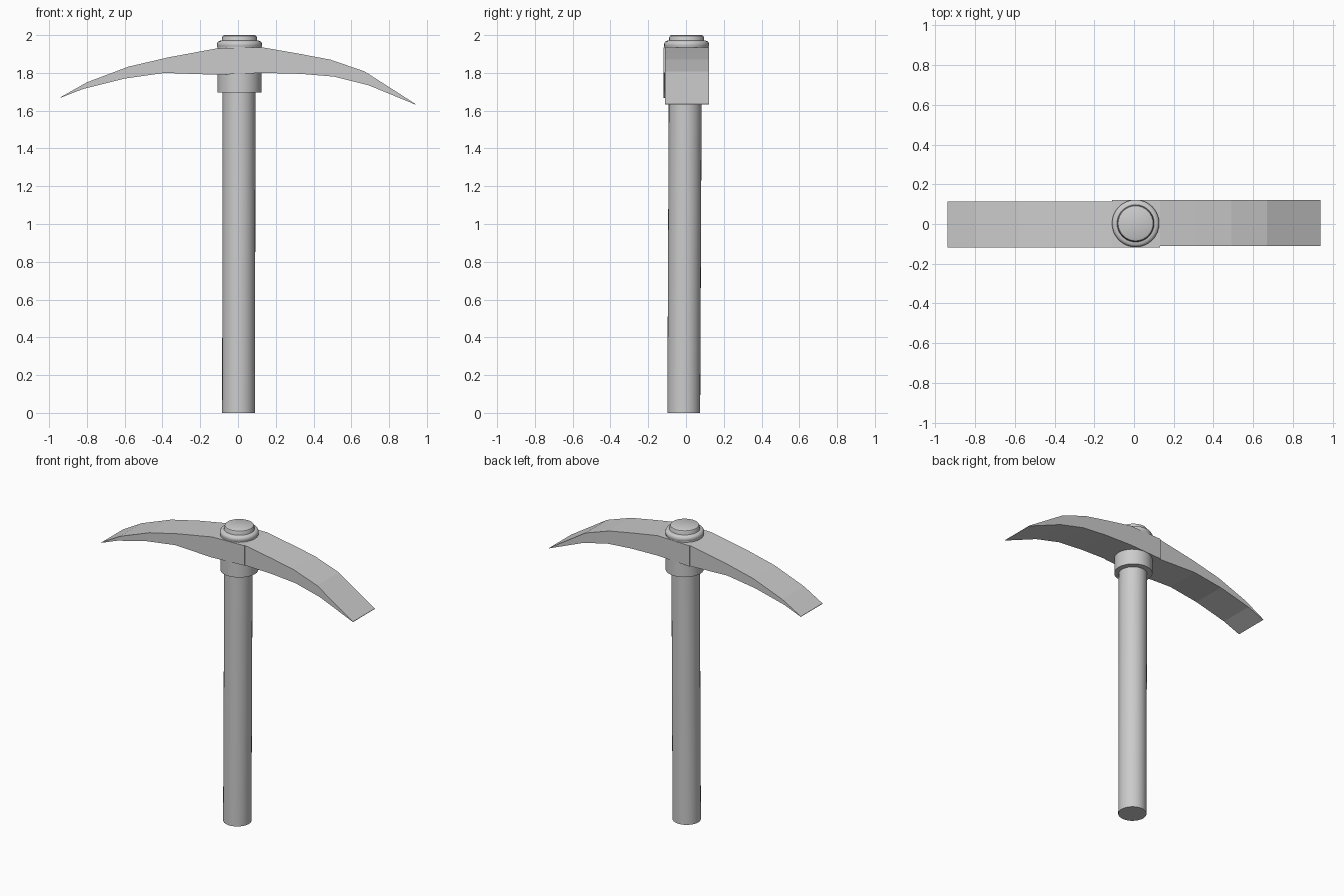
import bpy, bmesh, math

if "Cube" in bpy.data.objects:
    bpy.data.objects.remove(bpy.data.objects["Cube"])

def finish(name, bm, smooth=None):
    bmesh.ops.recalc_face_normals(bm, faces=bm.faces)
    me = bpy.data.meshes.new(name)
    bm.to_mesh(me)
    bm.free()
    ob = bpy.data.objects.new(name, me)
    bpy.context.collection.objects.link(ob)
    if smooth:
        bpy.ops.object.select_all(action='DESELECT')
        ob.select_set(True)
        bpy.context.view_layer.objects.active = ob
        bpy.ops.object.shade_smooth_by_angle(angle=math.radians(smooth))
    return ob

def lathe(name, profile, sides=32):
    """Turned solid from (radius, z, centre x, centre y) rings, capped at both ends."""
    bm = bmesh.new()
    rings = []
    for r, z, cx, cy in profile:
        rings.append([bm.verts.new((cx + r * math.cos(2 * math.pi * i / sides),
                                    cy + r * math.sin(2 * math.pi * i / sides), z))
                      for i in range(sides)])
    for a, b in zip(rings, rings[1:]):
        for i in range(sides):
            j = (i + 1) % sides
            bm.faces.new((a[i], a[j], b[j], b[i]))
    bm.faces.new(rings[0])
    bm.faces.new(rings[-1])
    return finish(name, bm, 35)

def blade(name, stations, y0, y1):
    """Flat-sided bar lofted through (top x, top z, bottom x, bottom z) stations."""
    bm = bmesh.new()
    rings = [[bm.verts.new(p) for p in ((tx, y0, tz), (tx, y1, tz), (bx, y1, bz), (bx, y0, bz))]
             for tx, tz, bx, bz in stations]
    for a, b in zip(rings, rings[1:]):
        for i in range(4):
            j = (i + 1) % 4
            bm.faces.new((a[i], a[j], b[j], b[i]))
    bm.faces.new(rings[0])
    bm.faces.new(rings[-1])
    return finish(name, bm)

# wooden shaft, leaning very slightly
lathe("handle", [(0.087, 0.0, 0.003, -0.012), (0.087, 1.93, 0.006, -0.003)])

# socket collar under and through the head
CX, CY = 0.008, 0.003
lathe("collar", [(0.117, 1.695, CX, CY), (0.117, 1.94, CX, CY)])

# rounded ring and cap on top of the head
cap = [(0.10, 1.925), (0.113, 1.932), (0.119, 1.942), (0.119, 1.955), (0.114, 1.965),
       (0.105, 1.970), (0.094, 1.971), (0.092, 1.976), (0.092, 1.988), (0.088, 1.996), (0.080, 2.0)]
lathe("cap", [(r, z, CX, CY) for r, z in cap])

# head: middle block and two curved arms
blade("head_center", [(-0.11, 1.93, -0.11, 1.79), (0.13, 1.935, 0.13, 1.80)], -0.118, 0.121)
blade("left_arm", [(-0.94, 1.671, -0.94, 1.668), (-0.80, 1.75, -0.82, 1.715),
                   (-0.58, 1.833, -0.60, 1.77), (-0.37, 1.882, -0.39, 1.80),
                   (-0.11, 1.93, -0.11, 1.79)], -0.118, 0.114)
blade("right_arm", [(0.13, 1.935, 0.13, 1.80), (0.32, 1.902, 0.33, 1.795),
                    (0.49, 1.87, 0.51, 1.78), (0.67, 1.808, 0.69, 1.735),
                    (0.94, 1.635, 0.94, 1.632)], -0.112, 0.121)
